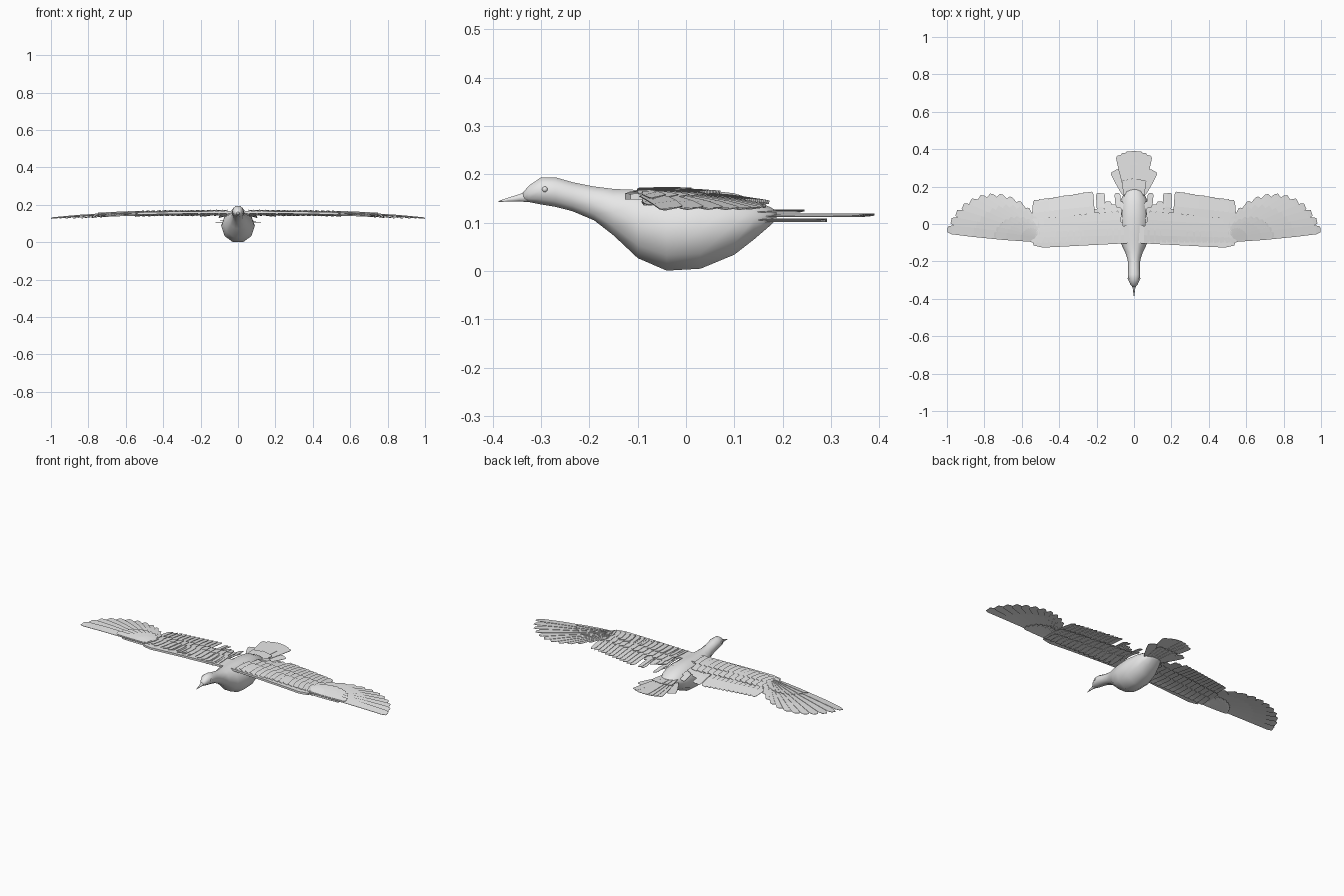
import bpy, bmesh, math
from mathutils import Vector

cube = bpy.data.objects.get("Cube")
if cube:
    bpy.data.objects.remove(cube)

gray = bpy.data.materials.new("plain light gray")
gray.use_nodes = True
gray.diffuse_color = (0.8, 0.8, 0.8, 1)
gray.node_tree.nodes["Principled BSDF"].inputs["Base Color"].default_value = (0.8, 0.8, 0.8, 1)


def finish(name, bm, mirror=False, smooth=None):
    bmesh.ops.recalc_face_normals(bm, faces=bm.faces)
    mesh = bpy.data.meshes.new(name)
    bm.to_mesh(mesh)
    bm.free()
    mesh.materials.append(gray)
    obj = bpy.data.objects.new(name, mesh)
    bpy.context.collection.objects.link(obj)
    if mirror:
        obj.modifiers.new("Mirror", 'MIRROR').use_mirror_merge = False
    if smooth:
        bpy.ops.object.select_all(action='DESELECT')
        obj.select_set(True)
        bpy.context.view_layer.objects.active = obj
        bpy.ops.object.shade_smooth_by_angle(angle=math.radians(smooth))
    return obj


def loft(name, sections, sides):
    """Sections are (y, bottom, top, half width)."""
    bm = bmesh.new()
    rings = []
    for y, lo, hi, w in sections:
        ring = []
        for i in range(sides):
            a = math.tau * (i + 0.5) / sides
            ring.append(bm.verts.new((w * math.sin(a), y, (lo + hi) / 2 - (hi - lo) / 2 * math.cos(a) / math.cos(math.pi / sides))))
        rings.append(ring)
    for a, b in zip(rings, rings[1:]):
        for i in range(sides):
            j = (i + 1) % sides
            bm.faces.new((a[i], a[j], b[j], b[i]))
    bm.faces.new(rings[0])
    bm.faces.new(rings[-1])
    return finish(name, bm, smooth=60)


def wing_height(x, y):
    return 0.166 - 0.45 * (y + 0.04) ** 2 - 0.036 * abs(x) ** 3


def tail_height(x, y):
    return 0.118


def feather(bm, root, tip, half, lift=0.0, tilt=0.003, height=wing_height, thick=0.002,
            shape=((0, 0.6), (0.35, 0.9), (0.7, 1), (0.95, 0.95), (1, 0.6))):
    """Thin plate from root to tip, draped on a height function."""
    root, tip = Vector(root), Vector(tip)
    along = (tip - root).normalized()
    side = Vector((-along.y, along.x))
    rows = []
    for s, w in shape:
        row = []
        for sign, drop in ((-1, 0), (1, 0), (1, thick), (-1, thick)):
            p = root.lerp(tip, s) + side * (sign * w * half)
            row.append(bm.verts.new((p.x, p.y, height(p.x, p.y) + lift + sign * tilt - drop)))
        rows.append(row)
    for a, b in zip(rows, rows[1:]):
        for i in range(4):
            j = (i + 1) % 4
            bm.faces.new((a[i], a[j], b[j], b[i]))
    bm.faces.new(rows[0])
    bm.faces.new(rows[-1])


def fan(name, count, reach, half, lift):
    """Feathers spreading from the wrist."""
    bm = bmesh.new()
    for i in range(count):
        t = i / (count - 1)
        a = math.radians(6.5 + 62 * t)
        length = (0.5 - 0.1 * t - 0.27 * t * t) * reach
        d = Vector((math.cos(a), math.sin(a)))
        wrist = Vector((0.5, -0.085))
        feather(bm, wrist + d * 0.03, wrist + d * length, half, lift)
    finish(name, bm, mirror=True)


def row(name, count, x0, x1, y0, y1, root_y, half, lift, lean=-0.015):
    """Parallel feathers along the arm, tips running from (x0, y0) to (x1, y1)."""
    bm = bmesh.new()
    for i in range(count):
        t = i / max(count - 1, 1)
        x = x0 + (x1 - x0) * t
        feather(bm, (x - lean * (1 - 2 * t), root_y), (x, y0 + (y1 - y0) * t), half, lift)
    finish(name, bm, mirror=True)


# Body, neck and head in one smooth form
loft("body", [
    (-0.337, 0.147, 0.163, 0.008), (-0.325, 0.143, 0.177, 0.019),
    (-0.30, 0.138, 0.194, 0.030), (-0.27, 0.133, 0.194, 0.033),
    (-0.235, 0.124, 0.184, 0.031), (-0.19, 0.105, 0.175, 0.034),
    (-0.15, 0.074, 0.170, 0.048), (-0.10, 0.027, 0.168, 0.072),
    (-0.04, 0.001, 0.168, 0.089), (0.03, 0.005, 0.169, 0.090),
    (0.10, 0.034, 0.161, 0.078), (0.14, 0.065, 0.148, 0.065),
    (0.175, 0.095, 0.132, 0.045), (0.187, 0.107, 0.125, 0.020)], 10)

# Beak
loft("beak", [(-0.325, 0.143, 0.168, 0.012), (-0.345, 0.144, 0.159, 0.007),
              (-0.368, 0.144, 0.152, 0.004), (-0.388, 0.143, 0.145, 0.001)], 8)

# Eyes
bm = bmesh.new()
bmesh.ops.create_uvsphere(bm, u_segments=12, v_segments=8, radius=0.006)
bmesh.ops.translate(bm, vec=(0.028, -0.292, 0.169), verts=bm.verts)
finish("eyes", bm, mirror=True, smooth=60)

# Leading edge of each wing
bm = bmesh.new()
feather(bm, (0.02, -0.055), (0.54, -0.082), 0.047, 0.002, 0, thick=0.012,
        shape=((0, 1), (0.3, 1), (0.6, 1), (0.9, 1), (1, 0.7)))
finish("wing_arm", bm, mirror=True)

# Flight feathers
fan("primary_feathers", 12, 1.0, 0.025, 0)
row("secondary_feathers", 12, 0.522, 0.235, 0.128, 0.172, -0.09, 0.018, -0.002)
row("tertial_feathers", 2, 0.19, 0.168, 0.165, 0.163, -0.08, 0.015, -0.006, 0.018)
row("inner_feathers", 3, 0.14, 0.085, 0.12, 0.09, -0.08, 0.02, -0.003, 0.01)
row("shoulder_feathers", 2, 0.09, 0.07, 0.165, 0.12, -0.02, 0.016, -0.012, 0.02)

# Upper covering feathers
fan("primary_coverts", 10, 0.5, 0.017, 0.004)
row("greater_coverts", 14, 0.53, 0.10, 0.03, 0.07, -0.09, 0.02, 0.003)
row("median_coverts", 16, 0.52, 0.08, -0.02, 0.01, -0.10, 0.02, 0.005)

# Lower covering feathers
fan("lower_primary_coverts", 10, 0.42, 0.017, -0.012)
row("lower_coverts", 14, 0.53, 0.11, 0.05, 0.09, -0.09, 0.02, -0.013)
row("lower_small_coverts", 14, 0.52, 0.11, -0.01, 0.02, -0.09, 0.02, -0.018)

# Tail fan: long middle feathers, shorter outer ones, and a covering layer
bm = bmesh.new()
for i in range(-3, 4):
    feather(bm, (i * 0.008, 0.13), (i * 0.026, 0.39 - 0.0025 * i * i), 0.022,
            -0.001 * abs(i), 0.001, tail_height)
for sign in (-1, 1):
    feather(bm, (sign * 0.025, 0.13), (sign * 0.105, 0.285), 0.026, -0.01, 0.001, tail_height)
finish("tail_feathers", bm)

bm = bmesh.new()
for i in range(-2, 3):
    feather(bm, (i * 0.014, 0.10), (i * 0.025, 0.245 - 0.005 * abs(i)), 0.018, 0.008 - 0.001 * abs(i), 0.001, tail_height)
    feather(bm, (i * 0.014, 0.13), (i * 0.025, 0.29), 0.018, -0.013, 0.001, tail_height)
finish("tail_coverts", bm)
